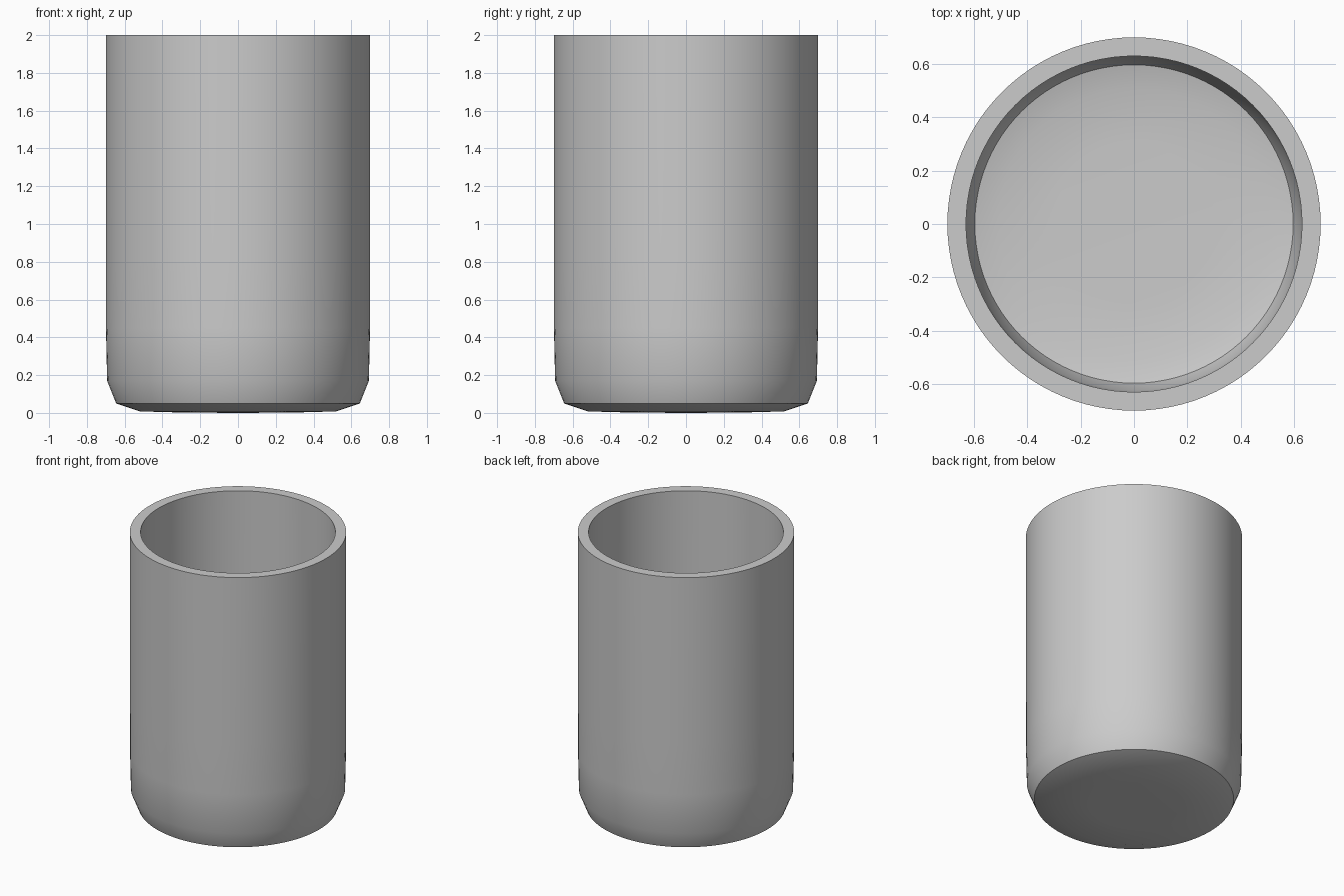
import bpy, bmesh, math
from mathutils import Matrix

if "Cube" in bpy.data.objects:
    bpy.data.objects.remove(bpy.data.objects["Cube"])

SEGMENTS = 96

# Closed wall section, from outer base centre up over the rim to the inner floor centre
profile = [
    (0, 0.0), (0.30, 0.002), (0.52, 0.008), (0.645, 0.05), (0.693, 0.17),
    (0.699, 0.45), (0.70, 0.80), (0.70, 2.0),
    (0.63, 2.0), (0.63, 0.80), (0.629, 0.45), (0.625, 0.185), (0.597, 0.10),
    (0.51, 0.078), (0.30, 0.072), (0, 0.07),
]


def lathe(name, points, segments):
    """Revolve an (r, z) profile around the z axis."""
    bm = bmesh.new()
    verts = [bm.verts.new((r, 0, z)) for r, z in points]
    edges = [bm.edges.new(pair) for pair in zip(verts, verts[1:])]
    bmesh.ops.spin(bm, geom=verts + edges, cent=(0, 0, 0), axis=(0, 0, 1),
                   angle=math.tau, steps=segments, use_merge=True)
    bmesh.ops.remove_doubles(bm, verts=bm.verts, dist=0.0005)
    bmesh.ops.recalc_face_normals(bm, faces=bm.faces)
    mesh = bpy.data.meshes.new(name)
    bm.to_mesh(mesh)
    bm.free()
    obj = bpy.data.objects.new(name, mesh)
    bpy.context.collection.objects.link(obj)
    return obj


# Hollow tumbler
cup = lathe("cup", profile, SEGMENTS)
bpy.context.view_layer.objects.active = cup
cup.select_set(True)
bpy.ops.object.shade_smooth_by_angle(angle=math.radians(30))
